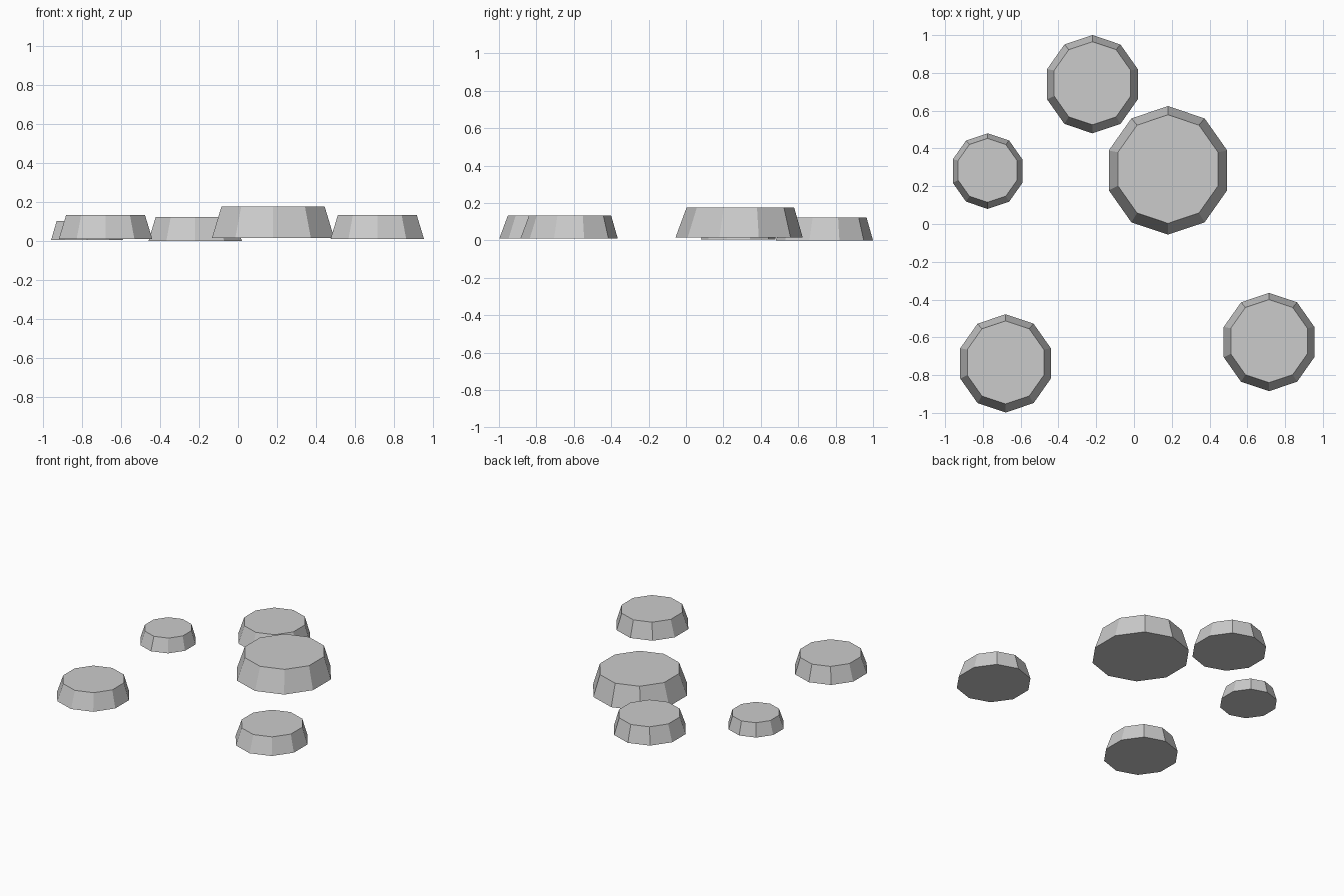
import bpy, bmesh
from math import cos, sin, tau

if "Cube" in bpy.data.objects:
    bpy.data.objects.remove(bpy.data.objects["Cube"])

SIDES, X_SQUASH, TAPER = 10, 0.97, 0.845


def stone(name, x, y, radius, z0, z1):
    """Ten-sided slab with sloping sides, a corner pointing along +y."""
    bm = bmesh.new()
    rings = []
    for r, z, dy in ((radius, z0, 0), (radius * TAPER, z1, 0.02 * radius)):
        rings.append([bm.verts.new((r * X_SQUASH * sin(-tau * i / SIDES),
                                    r * cos(tau * i / SIDES) + dy, z))
                      for i in range(SIDES)])
    low, top = rings
    bm.faces.new(reversed(low))
    bm.faces.new(top)
    for i in range(SIDES):
        j = (i + 1) % SIDES
        bm.faces.new((low[i], low[j], top[j], top[i]))
    mesh = bpy.data.meshes.new(name)
    bm.to_mesh(mesh)
    bm.free()
    obj = bpy.data.objects.new(name, mesh)
    obj.location = (x, y, 0)
    bpy.context.collection.objects.link(obj)


# Five scattered stepping stones
stone("large_stone", 0.18, 0.284, 0.34, 0.016, 0.177)
stone("back_stone", -0.22, 0.74, 0.26, 0.0, 0.124)
stone("small_stone", -0.775, 0.28, 0.20, 0.005, 0.103)
stone("front_left_stone", -0.68, -0.738, 0.26, 0.011, 0.133)
stone("front_right_stone", 0.715, -0.625, 0.26, 0.011, 0.133)
